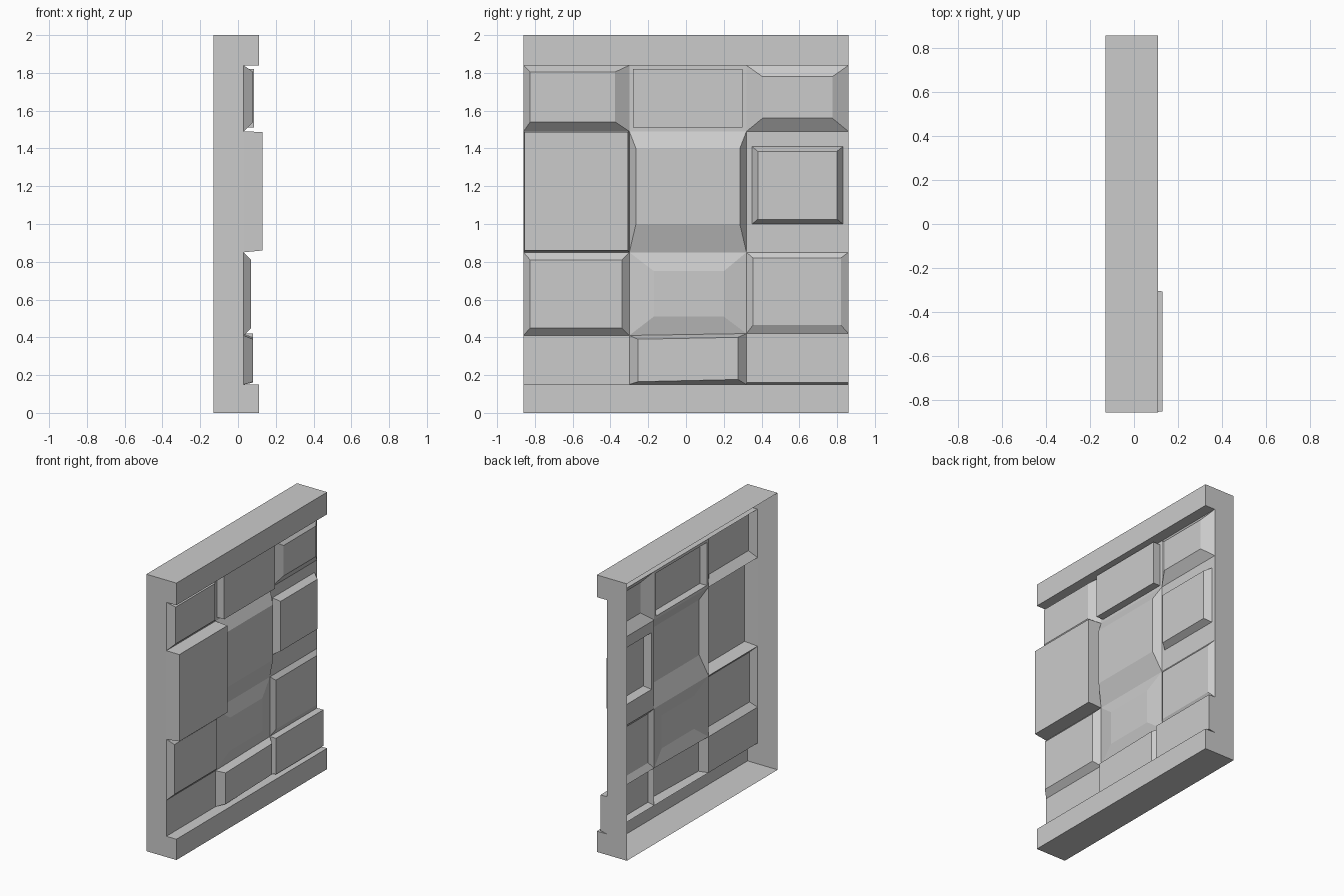
import bpy, bmesh

if "Cube" in bpy.data.objects:
    bpy.data.objects.remove(bpy.data.objects["Cube"])

FACE = 0.03          # depth of the recessed wall face
HALF = 0.86          # half the panel width
A, B = -0.30, 0.32   # column boundaries


def make_object(name, bm):
    bmesh.ops.recalc_face_normals(bm, faces=bm.faces[:]) if name == "panel_casing" else None
    mesh = bpy.data.meshes.new(name)
    bm.to_mesh(mesh)
    bm.free()
    obj = bpy.data.objects.new(name, mesh)
    bpy.context.collection.objects.link(obj)
    return obj


def ring(x, y0, y1, z0, z1, tilt0=0, tilt1=0):
    """Rectangle facing +x; tilts raise the right ends of its lower/upper edges."""
    return [(x, y0, z0), (x, y1, z0 + tilt0), (x, y1, z1 + tilt1), (x, y0, z1)]


def block(name, *rings):
    """Open-backed raised block: joins successive rings and caps the last."""
    bm = bmesh.new()
    loops = [[bm.verts.new(p) for p in r] for r in rings]
    for a, b in zip(loops, loops[1:]):
        for i in range(4):
            j = (i + 1) % 4
            bm.faces.new((a[i], a[j], b[j], b[i]))
    bm.faces.new(loops[-1])
    return make_object(name, bm)


# Casing: C-shaped profile run across the width, back and recessed wall left open
profile = [(-0.13, 0), (0.11, 0), (0.11, 0.15), (FACE, 0.15),
           (FACE, 1.84), (0.11, 1.84), (0.11, 2), (-0.13, 2)]
bm = bmesh.new()
left = [bm.verts.new((x, -HALF, z)) for x, z in profile]
right = [bm.verts.new((x, HALF, z)) for x, z in profile]
bm.faces.new(left)
bm.faces.new(right[::-1])
for i in range(7):
    if i != 3:
        bm.faces.new((left[i], right[i], right[i + 1], left[i + 1]))
make_object("panel_casing", bm)

# Top row
block("top_left_block", ring(FACE, -HALF, A, 1.49, 1.84),
      ring(0.08, -0.825, -0.375, 1.54, 1.805))
block("top_middle_block", ring(FACE, A, B, 1.49, 1.84),
      ring(FACE, -0.28, 0.30, 1.51, 1.82), ring(0.085, -0.28, 0.30, 1.51, 1.82))
block("top_right_block", ring(FACE, B, HALF, 1.49, 1.84),
      ring(0.08, 0.405, 0.775, 1.56, 1.78))

# Large middle row
block("large_left_block", ring(FACE, -HALF, A, 0.85, 1.49),
      ring(0.13, -0.855, -0.307, 0.86, 1.487))
block("large_middle_block", ring(FACE, A, B, 0.85, 1.49),
      ring(0.08, -0.265, 0.285, 1.0, 1.40))
block("large_right_block", ring(FACE, B, HALF, 0.85, 1.49),
      ring(FACE, 0.35, 0.83, 1.0, 1.41), ring(0.075, 0.38, 0.80, 1.025, 1.385))

# Lower row
block("lower_left_block", ring(FACE, -HALF, A, 0.41, 0.85),
      ring(0.07, -0.825, -0.34, 0.45, 0.81))
block("lower_middle_block", ring(FACE, A, B, 0.41, 0.85, 0.01),
      ring(0.055, -0.17, 0.20, 0.51, 0.75))
block("lower_right_block", ring(FACE, B, HALF, 0.42, 0.85),
      ring(0.055, 0.355, 0.82, 0.465, 0.82))

# Bottom row
block("bottom_left_face", ring(FACE, -HALF, A, 0.15, 0.41))
block("bottom_middle_block", ring(FACE, A, B, 0.15, 0.41, 0, 0.01),
      ring(0.08, -0.255, 0.275, 0.165, 0.39, 0.012, 0.01))
block("bottom_right_block", ring(FACE, B, HALF, 0.15, 0.42),
      ring(0.08, B, HALF, 0.16, 0.42))
